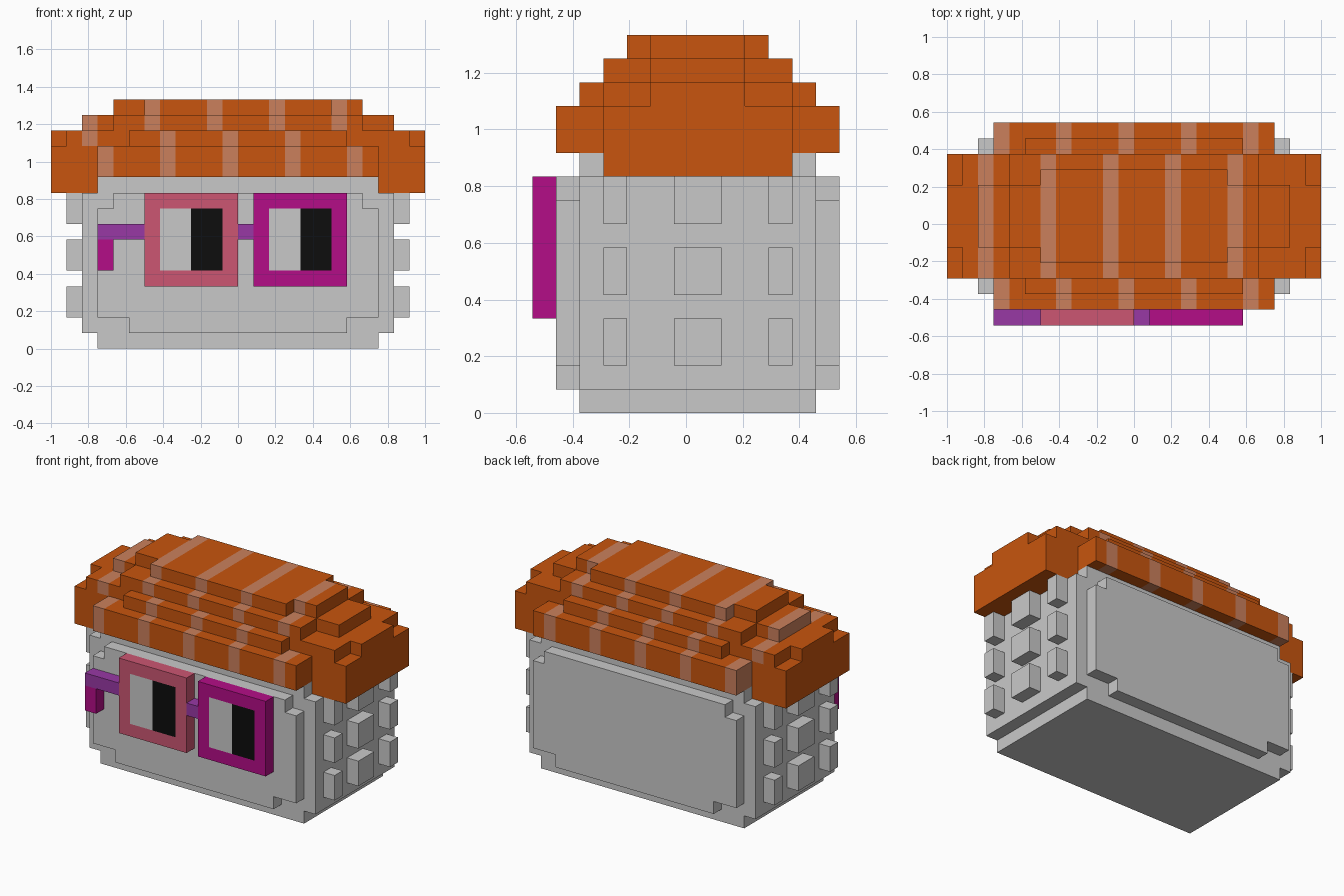
import bpy, bmesh, math
from mathutils import Vector

if "Cube" in bpy.data.objects:
    bpy.data.objects.remove(bpy.data.objects["Cube"])

U = 1 / 12          # size of one block
Y_SHIFT = 0.5       # blocks, centres the model front to back


def mat(name, r, g, b):
    m = bpy.data.materials.new(name)
    m.diffuse_color = (r, g, b, 1)
    m.use_nodes = True
    m.node_tree.nodes["Principled BSDF"].inputs["Base Color"].default_value = m.diffuse_color
    return m


GREY = mat("light_grey", 0.584, 0.584, 0.584)
ORANGE = mat("orange", 0.578, 0.091, 0.0044)
PALE = mat("pale_salmon", 0.597, 0.216, 0.107)
PINK = mat("pink", 0.604, 0.093, 0.171)
MAGENTA = mat("magenta", 0.456, 0.004, 0.242)
PURPLE = mat("purple", 0.314, 0.040, 0.376)
BLACK = mat("black", 0.004, 0.004, 0.004)

# outward direction -> corner offsets of a block face
FACES = {
    (1, 0, 0): ((1, 0, 0), (1, 1, 0), (1, 1, 1), (1, 0, 1)),
    (-1, 0, 0): ((0, 0, 0), (0, 0, 1), (0, 1, 1), (0, 1, 0)),
    (0, 1, 0): ((0, 1, 0), (0, 1, 1), (1, 1, 1), (1, 1, 0)),
    (0, -1, 0): ((0, 0, 0), (1, 0, 0), (1, 0, 1), (0, 0, 1)),
    (0, 0, 1): ((0, 0, 1), (1, 0, 1), (1, 1, 1), (0, 1, 1)),
    (0, 0, -1): ((0, 0, 0), (0, 1, 0), (1, 1, 0), (1, 0, 0)),
}


def build(name, boxes, mats, rule=lambda x, y, z: 0):
    """Merge block boxes (x0, x1, y0, y1, z0, z1) into one outer skin."""
    cells = {(x, y, z) for x0, x1, y0, y1, z0, z1 in boxes
             for x in range(x0, x1) for y in range(y0, y1) for z in range(z0, z1)}
    bm = bmesh.new()
    verts = {}
    for x, y, z in sorted(cells):
        for d, corners in FACES.items():
            if (x + d[0], y + d[1], z + d[2]) in cells:
                continue
            quad = []
            for c in corners:
                k = (x + c[0], y + c[1], z + c[2])
                if k not in verts:
                    verts[k] = bm.verts.new(Vector((k[0], k[1] + Y_SHIFT, k[2])) * U)
                quad.append(verts[k])
            bm.faces.new(quad).material_index = rule(x, y, z)
    # join flat areas of the same colour
    bmesh.ops.dissolve_limit(bm, angle_limit=math.radians(1), verts=bm.verts[:],
                             edges=bm.edges[:], delimit={'MATERIAL'})
    me = bpy.data.meshes.new(name)
    bm.to_mesh(me)
    bm.free()
    for m in mats:
        me.materials.append(m)
    ob = bpy.data.objects.new(name, me)
    bpy.context.collection.objects.link(ob)
    return ob


def centred(hx, hy, z0, z1):
    return (-hx, hx, -hy, hy, z0, z1)


# body: core, stepped front and back panels
build("body", [
    centred(9, 5, 0, 11), centred(10, 5, 1, 10),
    centred(7, 6, 1, 2), centred(9, 6, 2, 9), centred(8, 6, 9, 10),
], [GREY])

# side studs, three by three on each end
studs = []
for x0 in (-11, 10):
    for y0, y1 in ((-4, -3), (-1, 1), (3, 4)):
        for z0 in (2, 5, 8):
            studs.append((x0, x0 + 1, y0, y1, z0, z0 + 2))
build("side_studs", studs, [GREY])


# striped stepped topping with drooping ends
def stripe(x, y, z):
    outer = y < -4 or y >= 4
    if not outer and (z < 13 or x >= 8):
        return 0
    return int((x + (9 if outer else 10)) % 4 == 0 and -10 <= x < 8)


topping = [
    centred(9, 6, 11, 13), centred(7, 5, 13, 14), centred(11, 4, 13, 14),
    centred(12, 2, 13, 14), centred(8, 4, 14, 15), centred(10, 2, 14, 15),
    centred(6, 3, 15, 16), centred(8, 2, 15, 16),
]
for x0 in (-12, 9):
    topping.append((x0, x0 + 3, -4, 4, 10, 13))
build("topping", topping, [ORANGE, PALE], stripe)


# glasses: framed lenses, half light and half dark
def lens_frame(name, x0, colour):
    def rule(x, y, z):
        if 5 <= z < 9 and x0 + 1 <= x < x0 + 5:
            return 1 if x < x0 + 3 else 2
        return 0
    build(name, [(x0, x0 + 6, -7, -6, 4, 10)], [colour, GREY, BLACK], rule)


lens_frame("left_lens_frame", -6, PINK)
lens_frame("right_lens_frame", 1, MAGENTA)
build("glasses_bridge", [(0, 1, -7, -6, 7, 8)], [PURPLE])
build("glasses_arm", [(-9, -6, -7, -6, 7, 8)], [PURPLE])
build("glasses_arm_tip", [(-9, -8, -7, -6, 5, 7)], [MAGENTA])
